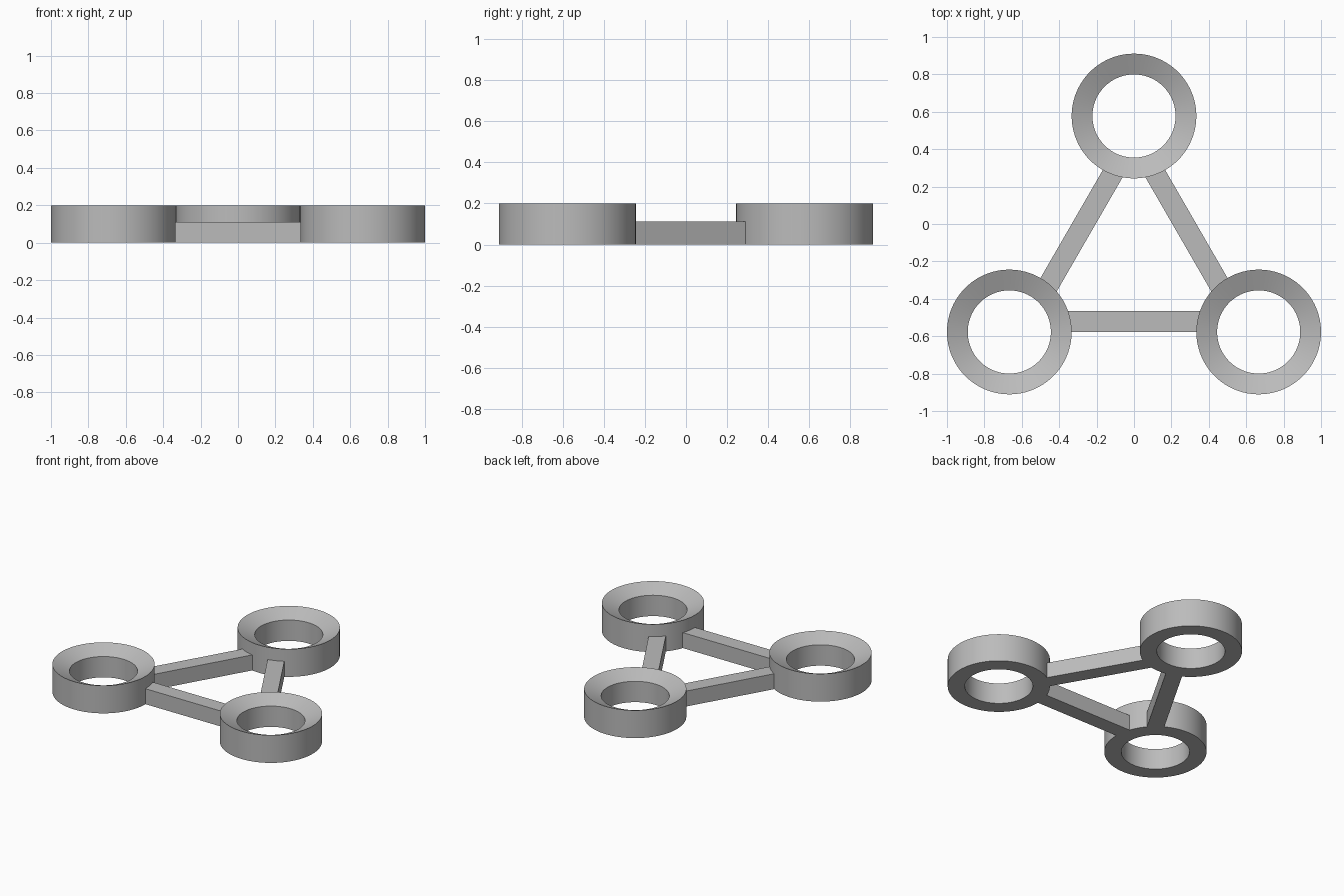
import bpy, bmesh, math
from mathutils import Matrix, Vector

cube = bpy.data.objects.get("Cube")
if cube:
    bpy.data.objects.remove(cube, do_unlink=True)

SIDE = 4 / 3             # distance between ring centres
OUTER, INNER = 1 / 3, 2 / 9
HEIGHT, LIP = 0.2, 0.15  # outer rim height, height where the bevelled top meets the hole
BAR = 1 / 9              # bar width and height
SEGMENTS = 96
CENTROID = Vector((0, -SIDE * math.sqrt(3) / 12, 0))

grey = bpy.data.materials.new("plain grey")
grey.use_nodes = True
grey.diffuse_color = (0.5, 0.5, 0.5, 1)
grey.node_tree.nodes["Principled BSDF"].inputs["Base Color"].default_value = (0.5, 0.5, 0.5, 1)


def finish(name, bm):
    bmesh.ops.recalc_face_normals(bm, faces=bm.faces)
    mesh = bpy.data.meshes.new(name)
    bm.to_mesh(mesh)
    bm.free()
    mesh.materials.append(grey)
    obj = bpy.data.objects.new(name, mesh)
    bpy.context.collection.objects.link(obj)
    bpy.ops.object.select_all(action='DESELECT')
    obj.select_set(True)
    bpy.context.view_layer.objects.active = obj
    bpy.ops.object.shade_smooth_by_angle(angle=math.radians(20))
    return obj


def make_ring(name, centre):
    # closed cross-section turned around the vertical axis
    profile = [(INNER, 0), (OUTER, 0), (OUTER, HEIGHT), (INNER, LIP)]
    bm = bmesh.new()
    verts = [bm.verts.new((r, 0, z)) for r, z in profile]
    edges = [bm.edges.new((verts[i - 1], verts[i])) for i in range(len(verts))]
    bmesh.ops.spin(bm, geom=verts + edges, axis=(0, 0, 1), cent=(0, 0, 0),
                   angle=math.tau, steps=SEGMENTS, use_merge=True)
    bmesh.ops.remove_doubles(bm, verts=bm.verts, dist=1e-5)
    finish(name, bm).location = centre


def make_bar(name, turn):
    # outer edge lies on the line between ring centres; ends hug the ring walls
    steps = 8
    right = []
    for i in range(steps + 1):
        t = BAR * i / steps
        right.append((SIDE / 2 - math.sqrt(OUTER ** 2 - t ** 2) + 0.001, t))
    outline = right + [(-x, t) for x, t in reversed(right)]
    bm = bmesh.new()
    base = bm.faces.new([bm.verts.new((x, t, 0)) for x, t in outline])
    top = bmesh.ops.extrude_face_region(bm, geom=[base])["geom"]
    bmesh.ops.translate(bm, vec=(0, 0, BAR),
                        verts=[v for v in top if isinstance(v, bmesh.types.BMVert)])
    place = (Matrix.Translation(CENTROID) @ Matrix.Rotation(turn, 4, 'Z')
             @ Matrix.Translation((0, -SIDE * math.sqrt(3) / 6, 0)))
    bmesh.ops.transform(bm, matrix=place, verts=bm.verts)
    finish(name, bm)


# three rings at the corners and three bars along the sides
for k, (ring, bar) in enumerate([("back_ring", "front_bar"),
                                 ("front_right_ring", "left_bar"),
                                 ("front_left_ring", "right_bar")]):
    turn = k * math.tau / 3
    corner = Matrix.Rotation(turn, 3, 'Z') @ Vector((0, SIDE / math.sqrt(3), 0))
    make_ring(ring, CENTROID + corner)
    make_bar(bar, turn)
